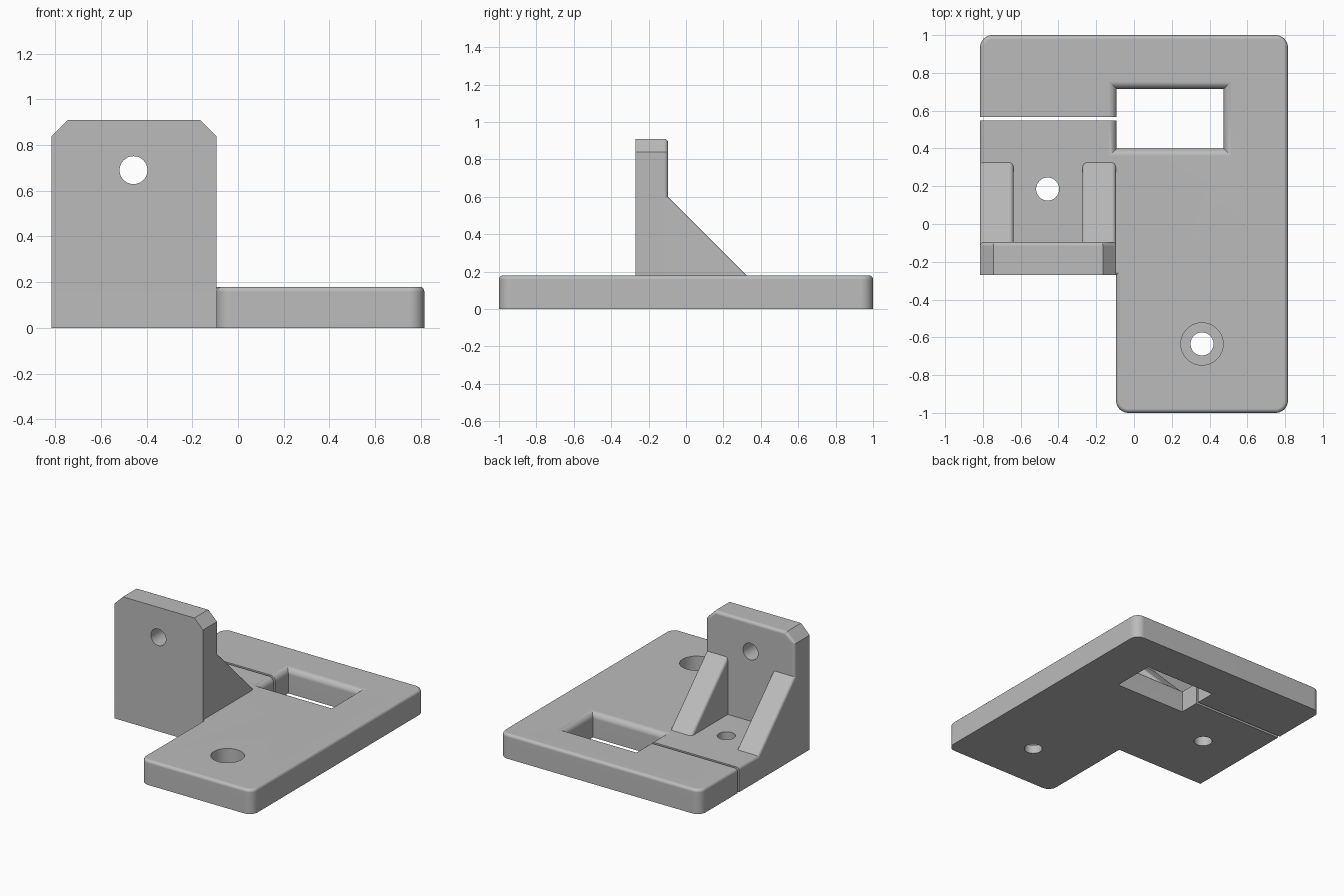
import bpy, bmesh, math
from mathutils import Matrix, Vector

if "Cube" in bpy.data.objects:
    bpy.data.objects.remove(bpy.data.objects["Cube"], do_unlink=True)

grey = bpy.data.materials.new("plain grey")
grey.use_nodes = True
COLOR = (0.5, 0.5, 0.5, 1)
grey.diffuse_color = COLOR
grey.node_tree.nodes["Principled BSDF"].inputs["Base Color"].default_value = COLOR

LEFT, INNER, RIGHT = -0.815, -0.095, 0.815   # main x positions
FRONT, BACK = -0.27, -0.095                  # upright plate faces
THICK = 0.18                                 # base thickness


def make_object(name, bm):
    bmesh.ops.recalc_face_normals(bm, faces=bm.faces[:])
    mesh = bpy.data.meshes.new(name)
    bm.to_mesh(mesh)
    bm.free()
    mesh.materials.append(grey)
    obj = bpy.data.objects.new(name, mesh)
    bpy.context.collection.objects.link(obj)
    return obj


def prism(points, direction):
    """Extrude a closed outline of 3D points along a direction."""
    bm = bmesh.new()
    face = bm.faces.new([bm.verts.new(p) for p in points])
    out = bmesh.ops.extrude_face_region(bm, geom=[face])
    moved = [v for v in out["geom"] if isinstance(v, bmesh.types.BMVert)]
    bmesh.ops.translate(bm, verts=moved, vec=direction)
    bmesh.ops.recalc_face_normals(bm, faces=bm.faces[:])
    return bm


def round_edges(bm, rule, radius, segments=5):
    """Round every edge whose two end points satisfy the rule."""
    edges = [e for e in bm.edges if rule(e.verts[0].co, e.verts[1].co)]
    bmesh.ops.bevel(bm, geom=edges, offset=radius, segments=segments,
                    profile=0.5, affect='EDGES', clamp_overlap=True)


def cylinder(center, radius, depth, axis='Z'):
    bm = bmesh.new()
    turn = Matrix.Rotation(math.pi / 2, 4, 'X') if axis == 'Y' else Matrix()
    bmesh.ops.create_cone(bm, cap_ends=True, segments=48, radius1=radius, radius2=radius,
                          depth=depth, matrix=Matrix.Translation(center) @ turn)
    return make_object("cutter", bm)


def activate(obj):
    bpy.ops.object.select_all(action='DESELECT')
    obj.select_set(True)
    bpy.context.view_layer.objects.active = obj


def cut(target, cutter):
    cutter.hide_render = True
    mod = target.modifiers.new("cut", 'BOOLEAN')
    mod.operation = 'DIFFERENCE'
    mod.solver = 'EXACT'
    mod.object = cutter
    activate(target)
    bpy.ops.object.modifier_apply(modifier=mod.name)
    bpy.data.objects.remove(cutter, do_unlink=True)


def finish(obj):
    activate(obj)
    bpy.ops.object.shade_smooth_by_angle(angle=math.radians(30))
    mod = obj.modifiers.new("even normals", 'WEIGHTED_NORMAL')
    mod.keep_sharp = True


# Base plate: L outline, rounded outer corners and top rim
outline = [(INNER, -1), (RIGHT, -1), (RIGHT, 1), (LEFT, 1), (LEFT, FRONT), (INNER, FRONT)]
bm = prism([(x, y, 0) for x, y in outline], (0, 0, THICK))
round_edges(bm, lambda a, b: abs(a.z - b.z) > 0.1 and abs(a.y) > 0.9, 0.065, 8)
round_edges(bm, lambda a, b: min(a.z, b.z) > THICK - 0.001, 0.022)
base = make_object("base_plate", bm)

# Window with a rounded, flared top rim
flare = 0.042
profile = [(0, -0.1)]
for i in range(7):
    t = math.pi / 2 * i / 6
    profile.append((flare * (1 - math.cos(t)), THICK - flare + flare * math.sin(t)))
profile.append((flare, 0.3))
bm = bmesh.new()
rings = []
for d, z in profile:
    x0, x1, y0, y1 = -0.092 - d, 0.475 + d, 0.4 - d, 0.715 + d
    rings.append([bm.verts.new((x, y, z)) for x, y in ((x0, y0), (x1, y0), (x1, y1), (x0, y1))])
for low, high in zip(rings, rings[1:]):
    for k in range(4):
        n = (k + 1) % 4
        bm.faces.new((low[k], low[n], high[n], high[k]))
bm.faces.new(rings[0])
bm.faces.new(rings[-1])
cut(base, make_object("cutter", bm))

# Thin slit from the window to the side
slit = [(-1, 0.548, -0.1), (0.1, 0.548, -0.1), (0.1, 0.567, -0.1), (-1, 0.567, -0.1)]
cut(base, make_object("cutter", prism(slit, (0, 0, 0.5))))

# Screw holes, one with a counterbore
cut(base, cylinder((0.36, -0.635, 0.2), 0.112, 0.28))
cut(base, cylinder((0.36, -0.635, 0), 0.061, 1))
cut(base, cylinder((-0.457, 0.185, 0), 0.061, 1))
finish(base)

# Upright plate with clipped top corners and rounded back edges
top, clip, sunk = 0.91, 0.07, 0.03
shape = [(LEFT, sunk), (INNER, sunk), (INNER, top - clip), (INNER - clip, top),
         (LEFT + clip, top), (LEFT, top - clip)]
bm = prism([(x, FRONT, z) for x, z in shape], (0, BACK - FRONT, 0))
round_edges(bm, lambda a, b: min(a.y, b.y) > BACK - 0.001 and max(a.z, b.z) > 0.1, 0.022)
upright = make_object("upright_plate", bm)
cut(upright, cylinder((-0.457, -0.2, 0.69), 0.061, 1, 'Y'))
finish(upright)

# Two sloped support ribs, rooted inside the base and the upright
rib_width = 0.178
side = [(-0.2, sunk), (-0.2, 0.6), (BACK, 0.6), (0.475, sunk)]
for name, x in (("right_rib", LEFT), ("left_rib", INNER - rib_width)):
    bm = prism([(x, y, z) for y, z in side], (rib_width, 0, 0))
    round_edges(bm, lambda a, b: abs(a.y - b.y) > 0.1 and abs(a.z - b.z) > 0.1, 0.022)
    finish(make_object(name, bm))
